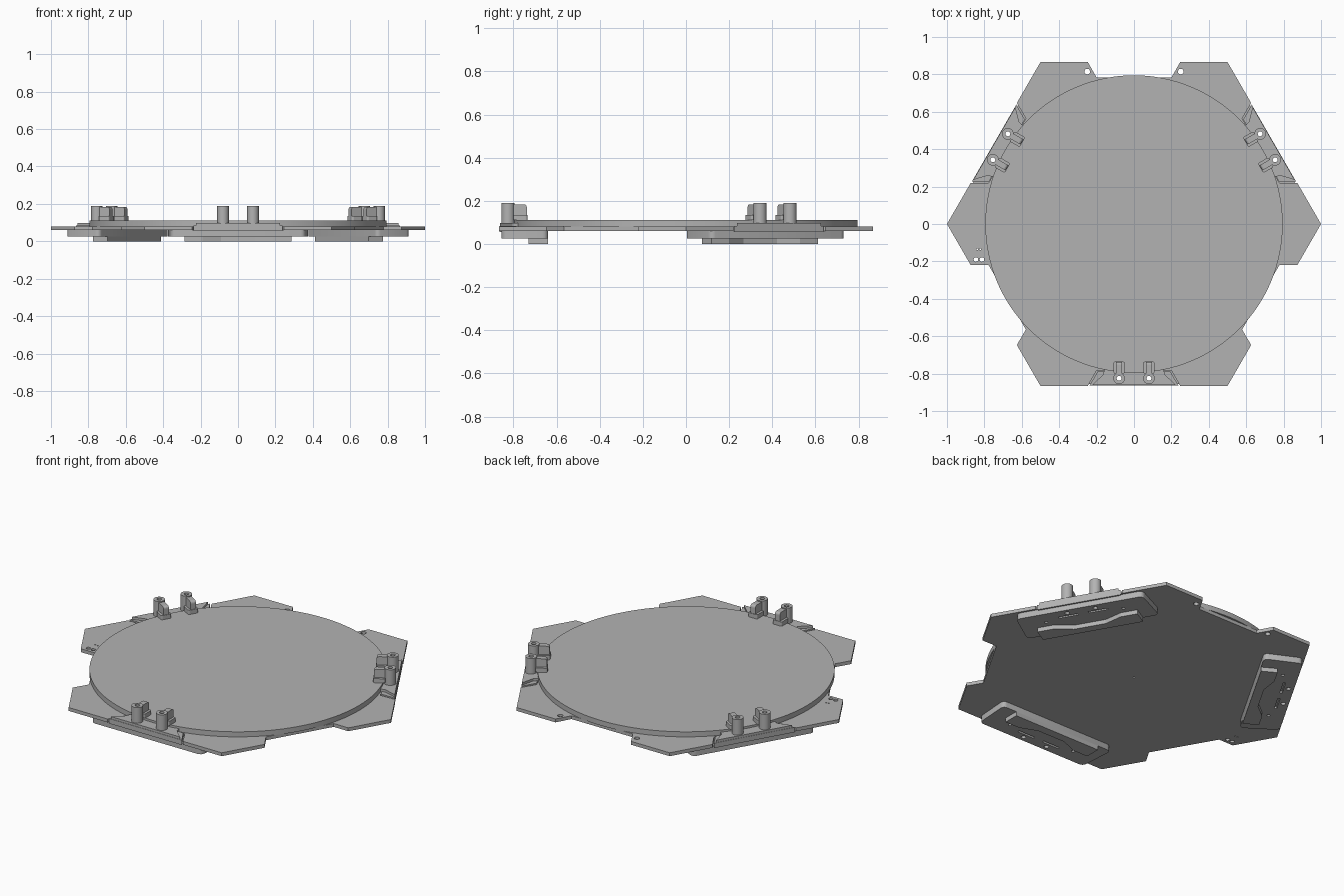
import bpy, bmesh, math
from mathutils import Matrix

if "Cube" in bpy.data.objects:
    bpy.data.objects.remove(bpy.data.objects["Cube"])

grey = bpy.data.materials.new("plain grey")
grey.use_nodes = True
COLOR = (0.45, 0.45, 0.45, 1)
grey.diffuse_color = COLOR
grey.node_tree.nodes["Principled BSDF"].inputs["Base Color"].default_value = COLOR


def finish(name, bm, angle=0):
    """Turn a bmesh into an object, turned about z by angle degrees."""
    bmesh.ops.recalc_face_normals(bm, faces=bm.faces)
    bm.transform(Matrix.Rotation(math.radians(angle), 4, "Z"))
    mesh = bpy.data.meshes.new(name)
    bm.to_mesh(mesh)
    bm.free()
    mesh.materials.append(grey)
    obj = bpy.data.objects.new(name, mesh)
    bpy.context.collection.objects.link(obj)
    return obj


def add_prism(bm, points, z0, z1, rounding=0):
    """Extrude an outline, optionally rounding its upright edges."""
    face = bm.faces.new([bm.verts.new((x, y, z0)) for x, y in points])
    ext = bmesh.ops.extrude_face_region(bm, geom=[face], use_keep_orig=True)
    top = [v for v in ext["geom"] if isinstance(v, bmesh.types.BMVert)]
    bmesh.ops.translate(bm, verts=top, vec=(0, 0, z1 - z0))
    if rounding:
        upright = [e for v in top for e in v.link_edges
                   if abs(e.verts[0].co.z - e.verts[1].co.z) > 1e-5]
        bmesh.ops.bevel(bm, geom=upright, offset=rounding, segments=4,
                        profile=0.5, affect="EDGES")


def prism(name, points, z0, z1, angle=0, rounding=0):
    bm = bmesh.new()
    add_prism(bm, points, z0, z1, rounding)
    return finish(name, bm, angle)


def circle(x, y, radius, count=24):
    steps = [math.tau * i / count for i in range(count)]
    return [(x + radius * math.cos(a), y + radius * math.sin(a)) for a in steps]


def rect(x0, x1, y0, y1):
    return [(x0, y0), (x1, y0), (x1, y1), (x0, y1)]


def mirrored(half):
    """Complete an outline from its +x half."""
    return half + [(-x, y) for x, y in reversed(half)]


def cut(obj, cutter):
    mod = obj.modifiers.new("holes", "BOOLEAN")
    mod.operation = "DIFFERENCE"
    mod.solver = "EXACT"
    mod.object = cutter


def smooth(obj):
    bpy.ops.object.select_all(action="DESELECT")
    obj.select_set(True)
    bpy.context.view_layer.objects.active = obj
    bpy.ops.object.shade_smooth_by_angle(angle=math.radians(30))


# Hexagonal base plate with a flared notch in the middle of every side
APOTHEM = math.sqrt(3) / 2
outline = []
for k in range(6):
    a = math.radians(60 * k)
    for x, y in [(-0.5, -APOTHEM), (-0.247, -APOTHEM), (-0.2, -0.783),
                 (0.2, -0.783), (0.247, -APOTHEM)]:
        outline.append((x * math.cos(a) - y * math.sin(a),
                        x * math.sin(a) + y * math.cos(a)))
base_plate = prism("base_plate", outline, 0.06, 0.08)

# Small mounting holes in the plate
bm = bmesh.new()
for x, y, r in [(0.25, 0.815, 0.015), (-0.25, 0.815, 0.015),
                (-0.845, -0.19, 0.012), (-0.813, -0.19, 0.012),
                (-0.838, -0.135, 0.004), (-0.822, -0.135, 0.004),
                (0, 0, 0.006)]:
    add_prism(bm, circle(x, y, r), 0.04, 0.09)
plate_holes = finish("plate_hole_cutter", bm)
plate_holes.hide_render = True
plate_holes.hide_set(True)
cut(base_plate, plate_holes)

# Round bed on top
smooth(prism("round_bed", circle(0, 0, 0.795, 128), 0.08, 0.11))

# Three clip stations, one on every second side
for side, angle in (("front", 0), ("left", 120), ("right", 240)):
    # Holes through pins and trays, and slots under the tray
    bm = bmesh.new()
    for s in (-1, 1):
        add_prism(bm, circle(0.08 * s, -0.825, 0.013), -0.05, 0.25)
        add_prism(bm, rect(0.085 * s - 0.055, 0.085 * s + 0.055, -0.8, -0.787),
                  -0.01, 0.038)
        add_prism(bm, circle(0.22 * s, -0.77, 0.009), -0.01, 0.045)
    cutter = finish(side + "_hole_cutter", bm, angle)
    cutter.hide_render = True
    cutter.hide_set(True)

    # Tray under the plate, with a deeper step on its inner edge
    tray = prism(side + "_tray", mirrored([(0.36, -0.855), (0.375, -0.64)]),
                 0.025, 0.06, angle, 0.025)
    step = prism(side + "_tray_step",
                 mirrored([(0.09, -0.69), (0.19, -0.73), (0.285, -0.73), (0.285, -0.64)]),
                 0, 0.026, angle)
    # Deck filling the notch, with a raised middle
    deck = prism(side + "_deck", mirrored([(0.238, -0.864), (0.192, -0.785)]),
                 0.055, 0.084, angle)
    raised = prism(side + "_raised_deck",
                   mirrored([(0.225, -0.862), (0.165, -0.805), (0.155, -0.76)]),
                   0.08, 0.098, angle)
    for part in (tray, deck, raised):
        cut(part, cutter)
    smooth(tray)

    # Pair of clips: hollow pin, foot resting on the bed and a tall rib
    for s, tag in ((-1, "a"), (1, "b")):
        x = 0.08 * s
        pin = prism(f"{side}_clip_pin_{tag}", circle(x, -0.825, 0.031, 32),
                    0.09, 0.19, angle)
        cut(pin, cutter)
        smooth(pin)
        prism(f"{side}_clip_foot_{tag}", rect(x - 0.03, x + 0.03, -0.8, -0.735),
              0.11, 0.135, angle, 0.01)
        bm = bmesh.new()
        add_prism(bm, rect(x - 0.016, x + 0.016, -0.802, -0.738), 0.12, 0.184)
        corner = [e for e in bm.edges
                  if all(v.co.z > 0.18 and v.co.y > -0.75 for v in e.verts)]
        bmesh.ops.bevel(bm, geom=corner, offset=0.014, segments=4,
                        profile=0.5, affect="EDGES")
        finish(f"{side}_clip_rib_{tag}", bm, angle)
